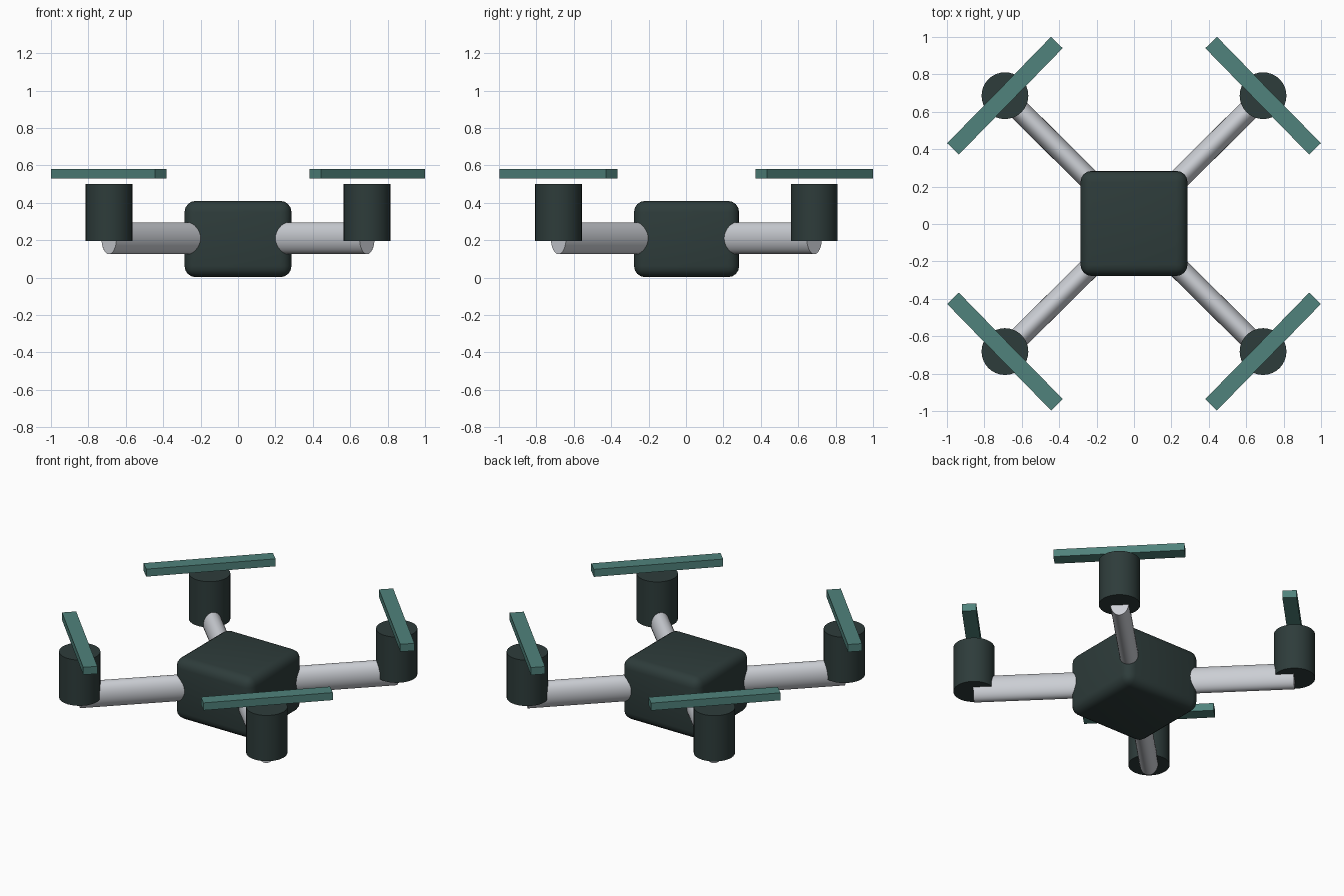
import bpy
import math

if "Cube" in bpy.data.objects:
    bpy.data.objects.remove(bpy.data.objects["Cube"])


def material(name, colour):
    m = bpy.data.materials.new(name)
    m.diffuse_color = (*colour, 1)
    m.use_nodes = True
    m.node_tree.nodes["Principled BSDF"].inputs["Base Color"].default_value = m.diffuse_color
    return m


DARK = material("dark slate", (0.027, 0.045, 0.043))
SILVER = material("silver grey", (0.60, 0.62, 0.66))
TEAL = material("muted teal", (0.08, 0.225, 0.2))


def finish(obj, name, mat, smooth=True):
    obj.name = name
    obj.data.materials.append(mat)
    bpy.ops.object.transform_apply(location=False, rotation=False, scale=True)
    if smooth:
        bpy.ops.object.shade_smooth_by_angle(angle=math.radians(35))
    return obj


def box(name, loc, size, mat, yaw=0.0, bevel=0.0, segments=1):
    bpy.ops.mesh.primitive_cube_add(size=1, location=loc, rotation=(0, 0, yaw))
    obj = bpy.context.object
    obj.scale = size
    finish(obj, name, mat, smooth=False)
    if bevel:
        mod = obj.modifiers.new("rounded edges", 'BEVEL')
        mod.width = bevel
        mod.segments = segments
        bpy.ops.object.modifier_apply(modifier=mod.name)
        bpy.ops.object.shade_smooth_by_angle(angle=math.radians(35))
    return obj


# Rounded central body
box("body", (0, 0.003, 0.206), (0.572, 0.562, 0.408), DARK, bevel=0.06, segments=4)

HUB = 0.69          # motor offset from the centre on both axes
INNER = 0.12        # arm start, hidden inside the body

for sx, side in ((-1, "left"), (1, "right")):
    for sy, end in ((-1, "front"), (1, "back")):
        tag = f"{end}_{side}"
        x, y = sx * HUB, sy * (HUB - 0.006) + 0.002
        yaw = math.atan2(y, x)

        # Oval arm running diagonally from the body to the motor
        reach = math.hypot(x, y)
        mid = (reach + INNER) / 2
        bpy.ops.mesh.primitive_cylinder_add(
            vertices=32, radius=1, depth=1,
            location=(mid * math.cos(yaw), mid * math.sin(yaw), 0.21),
            rotation=(0, math.pi / 2, yaw))
        arm = bpy.context.object
        arm.scale = (0.085, 0.057, reach - INNER)
        finish(arm, f"arm_{tag}", SILVER)

        # Upright motor
        bpy.ops.mesh.primitive_cylinder_add(
            vertices=32, radius=0.125, depth=0.305, location=(x, y, 0.3475))
        finish(bpy.context.object, f"motor_{tag}", DARK)

        # Flat propeller set across the arm
        box(f"propeller_{tag}", (x, y, 0.555), (0.795, 0.087, 0.05), TEAL,
            yaw=-sx * sy * math.radians(45.7))
